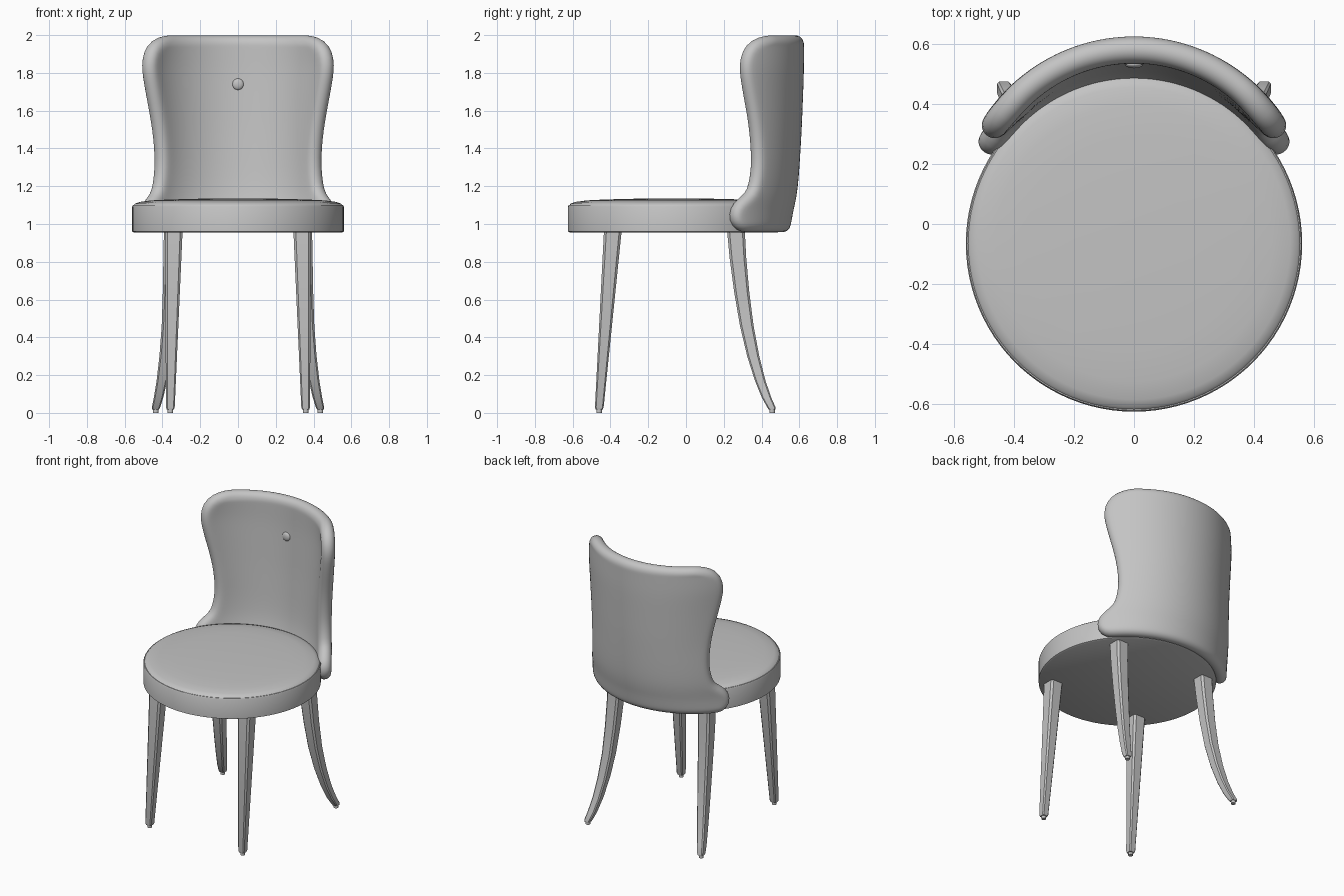
import bpy, bmesh, math
from mathutils import Vector

cube = bpy.data.objects.get("Cube")
if cube:
    bpy.data.objects.remove(cube)

GREY = (0.55, 0.55, 0.55, 1)
mat = bpy.data.materials.new("plain_grey")
mat.use_nodes = True
mat.diffuse_color = GREY
mat.node_tree.nodes["Principled BSDF"].inputs["Base Color"].default_value = GREY


def finish(name, bm, angle=40, subdivide=0):
    """Turn a bmesh into a shaded object with the shared material."""
    bmesh.ops.recalc_face_normals(bm, faces=bm.faces)
    mesh = bpy.data.meshes.new(name)
    bm.to_mesh(mesh)
    bm.free()
    mesh.materials.append(mat)
    obj = bpy.data.objects.new(name, mesh)
    bpy.context.collection.objects.link(obj)
    bpy.ops.object.select_all(action='DESELECT')
    obj.select_set(True)
    bpy.context.view_layer.objects.active = obj
    bpy.ops.object.shade_smooth_by_angle(angle=math.radians(angle))
    if subdivide:
        mod = obj.modifiers.new("smooth", 'SUBSURF')
        mod.levels = mod.render_levels = subdivide
    return obj


def loft(name, rings, angle=40):
    """Skin a stack of closed rings and cap both ends."""
    bm = bmesh.new()
    loops = [[bm.verts.new(p) for p in ring] for ring in rings]
    n = len(loops[0])
    for a, b in zip(loops, loops[1:]):
        for i in range(n):
            k = (i + 1) % n
            bm.faces.new((a[i], a[k], b[k], b[i]))
    bm.faces.new(loops[0])
    bm.faces.new(loops[-1])
    return finish(name, bm, angle)


def circle(x, y, z, r, n):
    return [Vector((x + r * math.cos(t), y + r * math.sin(t), z))
            for t in (math.tau * i / n for i in range(n))]


def soft_square(x, y, z, half):
    """Square section with chamfered corners."""
    c = half * 0.72
    pts = ((half, -c), (half, c), (c, half), (-c, half),
           (-half, c), (-half, -c), (-c, -half), (c, -half))
    return [Vector((x + px, y + py, z)) for px, py in pts]


# Seat: upright band, narrow seam, softly domed cushion
SEAT_Y = -0.065
band = [(0.55, 0.955), (0.56, 0.96), (0.56, 1.092), (0.556, 1.1), (0.545, 1.1)]
loft("seat_band", [circle(0, SEAT_Y, z, r, 96) for r, z in band])
dome = [(0.545, 1.08), (0.552, 1.1), (0.545, 1.108), (0.52, 1.117), (0.46, 1.125),
        (0.36, 1.13), (0.2, 1.134), (0.04, 1.135)]
loft("seat_cushion", [circle(0, SEAT_Y, z, r, 96) for r, z in dome])

# Legs: straight tapered front pair, outward swept back pair (x, y, z, half width)
front_path = [(0.34, -0.387, 0.97, 0.047), (0.358, -0.459, 0.03, 0.023),
              (0.358, -0.46, 0.018, 0.019)]
back_path = [(0.345, 0.264, 0.97, 0.047), (0.351, 0.275, 0.82, 0.044),
             (0.358, 0.295, 0.64, 0.04), (0.368, 0.322, 0.46, 0.036),
             (0.384, 0.356, 0.3, 0.032), (0.403, 0.393, 0.17, 0.028),
             (0.421, 0.427, 0.08, 0.025), (0.434, 0.452, 0.03, 0.022),
             (0.436, 0.456, 0.018, 0.018)]
for label, path in (("front", front_path), ("back", back_path)):
    for side, s in (("left", 1), ("right", -1)):
        loft(f"{label}_{side}_leg", [soft_square(s * x, y, z, h) for x, y, z, h in path], 35)
        x, y = path[-1][:2]
        loft(f"{label}_{side}_foot", [circle(s * x, y, z, 0.015, 16) for z in (0, 0.025)])

# Backrest: curved padded shell, rows of (height, rear y, edge x, edge y)
rows = [(1.0, 0.511, 0.462, 0.29), (1.025, 0.516, 0.478, 0.268), (1.07, 0.524, 0.476, 0.272),
        (1.1, 0.531, 0.458, 0.302), (1.14, 0.539, 0.425, 0.35), (1.2, 0.548, 0.408, 0.374),
        (1.3, 0.556, 0.397, 0.389), (1.4, 0.562, 0.4, 0.386), (1.5, 0.568, 0.41, 0.378),
        (1.6, 0.572, 0.427, 0.363), (1.7, 0.576, 0.446, 0.344), (1.78, 0.579, 0.46, 0.331),
        (1.84, 0.58, 0.467, 0.325), (1.9, 0.58, 0.458, 0.336), (1.94, 0.58, 0.432, 0.37),
        (1.955, 0.58, 0.38, 0.43)]
HALF, COLS, ROLL = 0.045, 24, 6
points, normals = {}, {}
for i, (z, rear, ex, ey) in enumerate(rows):
    sag = rear - ey
    radius = (ex * ex + sag * sag) / (2 * sag)
    span = math.asin(ex / radius)
    for j in range(COLS + 1):
        a = span * (2 * j / COLS - 1)
        points[i, j] = Vector((radius * math.sin(a), rear - radius + radius * math.cos(a), z))
        normals[i, j] = Vector((-math.sin(a), -math.cos(a), 0))

bm = bmesh.new()
skin = {k: {s: bm.verts.new(points[k] + s * HALF * normals[k]) for s in (1, -1)} for k in points}
last = len(rows) - 1
for s in (1, -1):
    for i in range(last):
        for j in range(COLS):
            bm.faces.new([skin[k][s] for k in ((i, j), (i, j + 1), (i + 1, j + 1), (i + 1, j))])

# Rolled rim running round the whole shell edge
edge = ([(0, j) for j in range(COLS)] + [(i, COLS) for i in range(last)]
        + [(last, j) for j in range(COLS, 0, -1)] + [(i, 0) for i in range(last, 0, -1)])
rolls = []
for n, key in enumerate(edge):
    tangent = points[edge[(n + 1) % len(edge)]] - points[edge[n - 1]]
    outward = tangent.cross(normals[key]).normalized()
    arc = [skin[key][1]]
    for k in range(1, ROLL):
        t = math.pi * k / ROLL
        arc.append(bm.verts.new(points[key] + HALF * (math.cos(t) * normals[key]
                                                      + math.sin(t) * outward)))
    rolls.append(arc + [skin[key][-1]])
for n, a in enumerate(rolls):
    b = rolls[(n + 1) % len(rolls)]
    for k in range(ROLL):
        bm.faces.new((a[k], a[k + 1], b[k + 1], b[k]))
finish("backrest", bm, angle=80, subdivide=1)

# Tufting button on the inner face of the backrest
bm = bmesh.new()
bmesh.ops.create_uvsphere(bm, u_segments=24, v_segments=12, radius=0.03)
for v in bm.verts:
    v.co = Vector((v.co.x, v.co.y * 0.45 + 0.532, v.co.z + 1.74))
finish("button", bm, angle=60)
